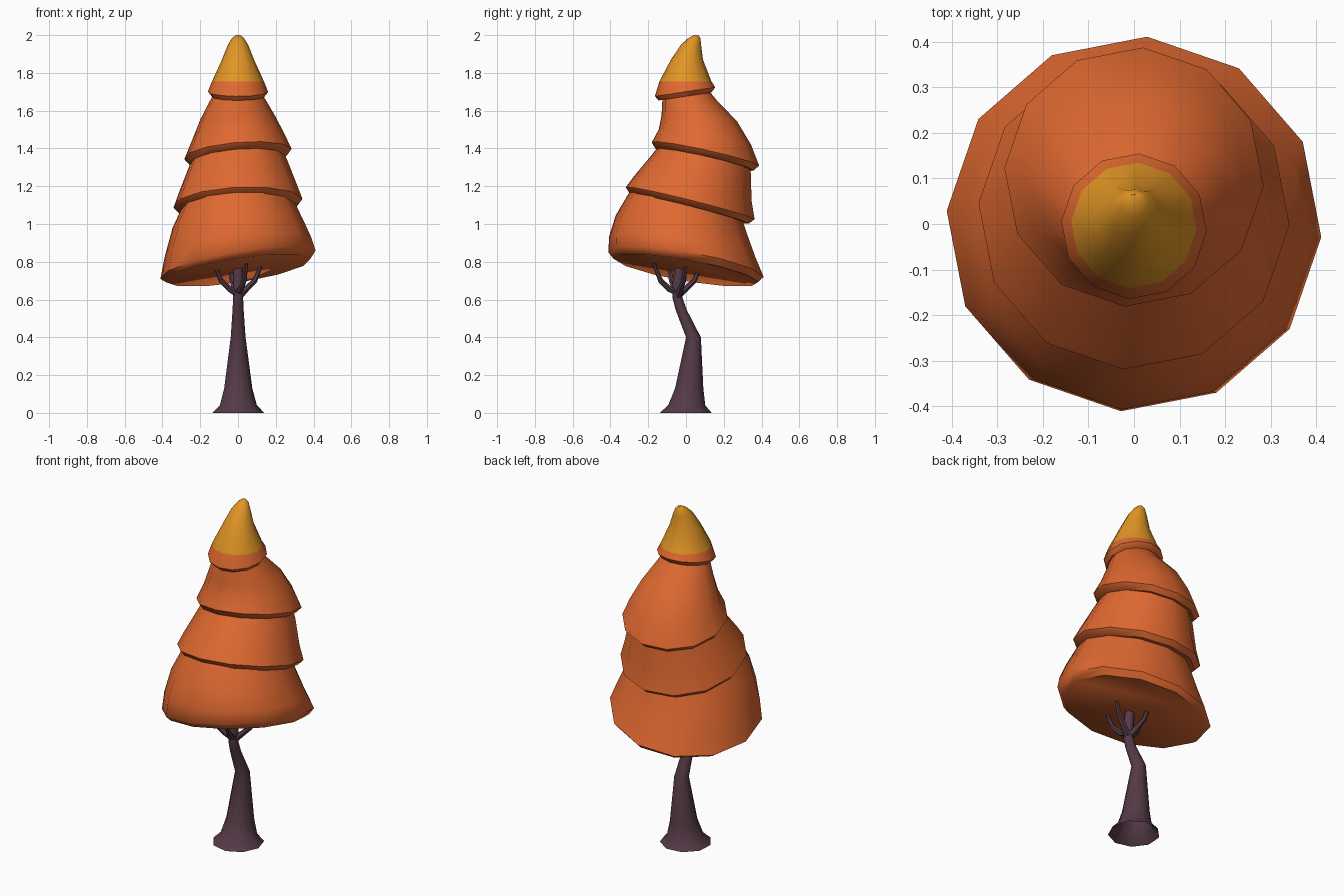
import bpy, bmesh, math
from mathutils import Vector

if "Cube" in bpy.data.objects:
    bpy.data.objects.remove(bpy.data.objects["Cube"])


def material(name, rgb):
    m = bpy.data.materials.new(name)
    m.diffuse_color = (*rgb, 1)
    m.use_nodes = True
    m.node_tree.nodes["Principled BSDF"].inputs["Base Color"].default_value = m.diffuse_color
    return m


ORANGE = material("autumn orange", (0.74, 0.14, 0.03))
GOLD = material("golden yellow", (0.75, 0.30, 0.018))
BARK = material("dark plum bark", (0.09, 0.042, 0.062))


def loft(name, rings, mats, cap_start, cap_end, gold_above=None, angle=50):
    """Skin a list of vertex-coordinate rings."""
    bm = bmesh.new()
    loops = [[bm.verts.new(p) for p in ring] for ring in rings]
    n = len(loops[0])
    for a, b in zip(loops, loops[1:]):
        for i in range(n):
            j = (i + 1) % n
            bm.faces.new((a[i], a[j], b[j], b[i]))
    if cap_start:
        bm.faces.new(loops[0][::-1])
    if cap_end:
        bm.faces.new(loops[-1])
    if gold_above is not None:
        for f in bm.faces:
            f.material_index = int(f.calc_center_median().z > gold_above)
    mesh = bpy.data.meshes.new(name)
    bm.to_mesh(mesh)
    bm.free()
    for m in mats:
        mesh.materials.append(m)
    ob = bpy.data.objects.new(name, mesh)
    bpy.context.collection.objects.link(ob)
    bpy.ops.object.select_all(action='DESELECT')
    ob.select_set(True)
    bpy.context.view_layer.objects.active = ob
    bpy.ops.object.shade_smooth_by_angle(angle=math.radians(angle))
    return ob


def tilted_ring(z, cy, r, sx=0, sy=0, n=12):
    """Ring around (0, cy) whose height slopes by sx along x and sy along y."""
    pts = []
    for i in range(n):
        a = math.radians(-4) + math.tau * i / n
        x, y = r * math.cos(a), r * math.sin(a)
        pts.append((x, cy + y, z + sx * x + sy * y))
    return pts


# Foliage tiers: (height, centre y, radius, slope x, slope y)
tiers = {
    "bottom_foliage": [
        (0.755, 0, 0.385, 0.15, -0.17), (0.785, 0, 0.412, 0.17, -0.17),
        (0.88, -0.02, 0.388, 0.12, -0.15), (1.0, -0.025, 0.347, 0.05, -0.14),
        (1.12, -0.005, 0.29, 0.04, -0.2)],
    "lower_middle_foliage": [
        (1.08, 0.02, 0.315, 0.05, -0.25), (1.11, 0.022, 0.342, 0.05, -0.25),
        (1.19, 0.035, 0.312, 0.05, -0.2), (1.31, 0.08, 0.265, 0.06, -0.2),
        (1.38, 0.1, 0.235, 0.06, -0.2)],
    "upper_middle_foliage": [
        (1.34, 0.1, 0.26, 0.08, -0.22), (1.37, 0.103, 0.285, 0.08, -0.22),
        (1.46, 0.1, 0.245, 0.07, -0.17), (1.56, 0.07, 0.2, 0.03, -0.08),
        (1.66, 0.02, 0.145, 0, -0.05), (1.72, 0, 0.11, 0, 0)],
    "top_foliage": [
        (1.675, -0.005, 0.14, 0, 0.15), (1.70, -0.005, 0.16, 0, 0.15),
        (1.755, -0.003, 0.138), (1.87, 0.005, 0.085), (1.95, 0.027, 0.053),
        (1.985, 0.045, 0.031), (2.0, 0.053, 0.012)],
}
for name, rings in tiers.items():
    gold = 1.756 if name == "top_foliage" else None
    loft(name, [tilted_ring(*r) for r in rings], [ORANGE, GOLD], True, True, gold)


# Trunk: flared foot, kinked stem, open underneath
trunk = [(0, 0, 0.14), (0.04, 0.005, 0.1), (0.13, 0.018, 0.076),
         (0.4, 0.04, 0.04), (0.545, -0.025, 0.03), (0.61, -0.045, 0.027),
         (0.68, -0.045, 0.028), (0.84, -0.025, 0.026)]
loft("trunk", [tilted_ring(z, y, r, n=9) for z, y, r in trunk], [BARK],
     False, True)


def tube(name, points, radii, n=6):
    pts = [Vector(p) for p in points]
    rings = []
    for i, p in enumerate(pts):
        d = (pts[min(i + 1, len(pts) - 1)] - pts[max(i - 1, 0)]).normalized()
        q = d.to_track_quat('Z', 'Y')
        rings.append([p + q @ Vector((radii[i] * math.cos(math.tau * k / n),
                                      radii[i] * math.sin(math.tau * k / n), 0))
                      for k in range(n)])
    loft(name, rings, [BARK], True, True)


# Branches fanning up into the foliage
for k in range(4):
    a = math.radians(20 + 90 * k)
    c, s = math.cos(a), math.sin(a)
    path = [(0.05 * 0, -0.045, 0.61 + 0.01 * k)]
    for r, z in ((0.045, 0.655), (0.095, 0.70), (0.125, 0.77), (0.14, 0.83)):
        path.append((r * c, -0.045 + r * s, z))
    tube(f"branch_{k + 1}", path, (0.02, 0.017, 0.014, 0.01, 0.006))
